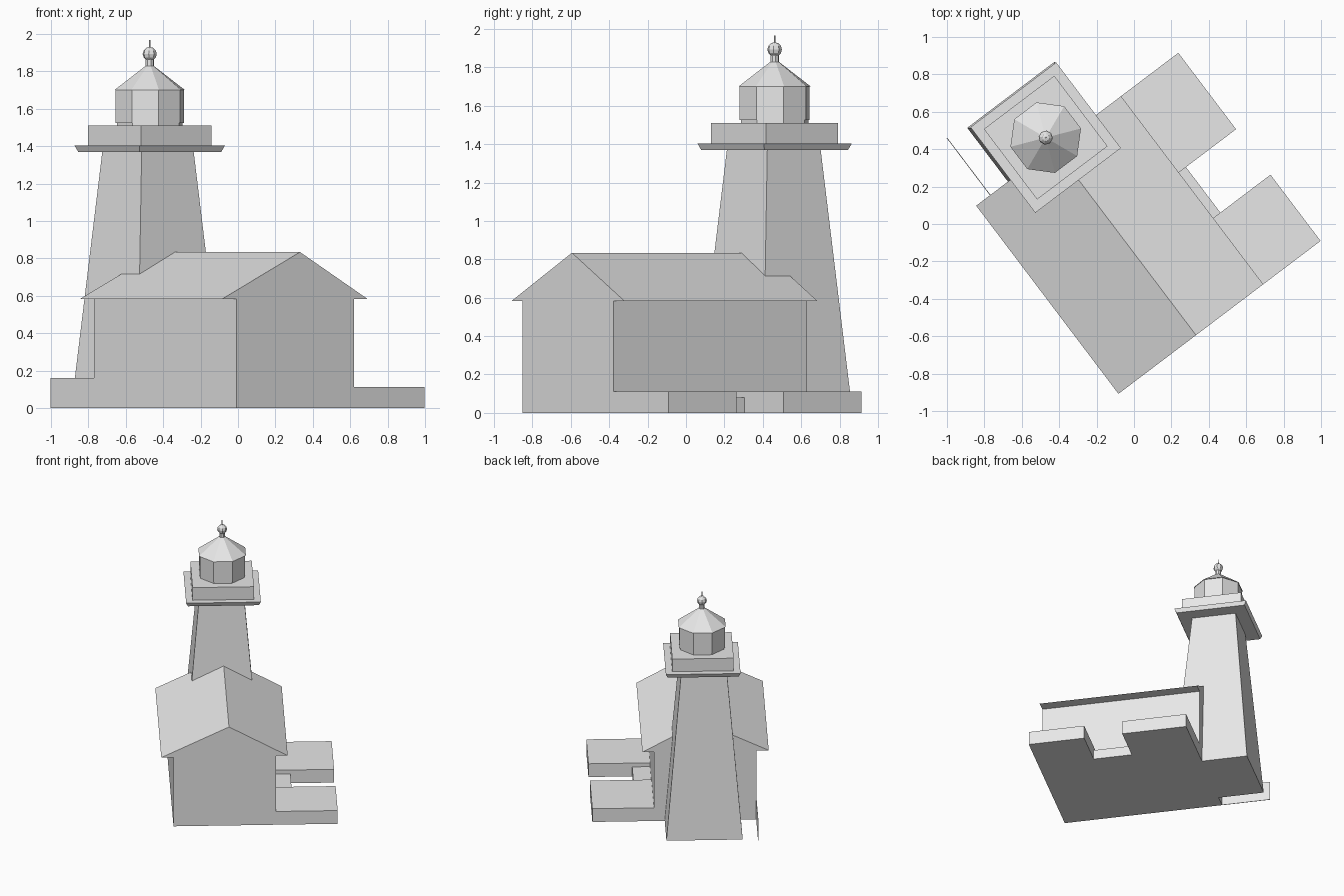
import bpy, bmesh, math
from mathutils import Matrix

cube = bpy.data.objects.get("Cube")
if cube:
    bpy.data.objects.remove(cube, do_unlink=True)

TURN = math.radians(37.1)      # whole building is turned on its plot
TOWER = (-0.098, 0.653)        # tower axis in building coordinates

grey = bpy.data.materials.new("plain_grey")
grey.use_nodes = True
grey.diffuse_color = (0.8, 0.8, 0.8, 1)
for node in grey.node_tree.nodes:
    if node.type == "BSDF_PRINCIPLED":
        node.inputs["Base Color"].default_value = (0.8, 0.8, 0.8, 1)


def finish(name, bm):
    bmesh.ops.recalc_face_normals(bm, faces=bm.faces)
    mesh = bpy.data.meshes.new(name)
    bm.to_mesh(mesh)
    bm.free()
    mesh.materials.append(grey)
    obj = bpy.data.objects.new(name, mesh)
    obj.rotation_euler.z = TURN
    bpy.context.scene.collection.objects.link(obj)
    return obj


def prism(name, profile, y0, y1):
    """Extrude an x-z profile along the building's length."""
    bm = bmesh.new()
    face = bm.faces.new([bm.verts.new((x, y0, z)) for x, z in profile])
    ext = bmesh.ops.extrude_face_region(bm, geom=[face])
    moved = [v for v in ext["geom"] if isinstance(v, bmesh.types.BMVert)]
    bmesh.ops.translate(bm, verts=moved, vec=(0, y1 - y0, 0))
    return finish(name, bm)


def box(name, x0, x1, y0, y1, z1):
    return prism(name, [(x0, 0), (x1, 0), (x1, z1), (x0, z1)], y0, y1)


def taper(name, sides, r0, r1, z0, z1, centre=TOWER):
    """Regular frustum with flats facing the building axes; r is measured to the flats."""
    bm = bmesh.new()
    k = 1 / math.cos(math.pi / sides)
    place = Matrix.Translation((*centre, (z0 + z1) / 2)) @ Matrix.Rotation(math.pi / sides, 4, "Z")
    bmesh.ops.create_cone(bm, cap_ends=True, segments=sides, radius1=r0 * k,
                          radius2=r1 * k, depth=z1 - z0, matrix=place)
    return finish(name, bm)


# House
FRONT, BACK = -0.674, 0.587
box("house_walls", -0.52, 0.267, FRONT, BACK, 0.586)
prism("house_roof", [(-0.614, 0.584), (0.357, 0.584), (-0.094, 0.834)], FRONT, BACK)

# Terraces with a low step between them, and a thin yard wall
box("front_terrace", 0.26, 0.741, FRONT, -0.23, 0.112)
box("back_terrace", 0.26, 0.741, 0.075, BACK, 0.112)
box("terrace_step", 0.26, 0.405, -0.23, 0.075, 0.08)
box("yard_wall", -0.522, -0.518, BACK, 0.97, 0.16)

# Tower shaft, gallery deck and watch room
taper("tower_shaft", 4, 0.293, 0.174, 0, 1.375, (-0.108, 0.655))
taper("gallery_deck", 4, 0.273, 0.287, 1.37, 1.403)
taper("watch_room", 4, 0.236, 0.236, 1.4, 1.51)

# Lantern
taper("lantern_base", 8, 0.168, 0.168, 1.5, 1.53)
taper("lantern_room", 8, 0.174, 0.174, 1.525, 1.703)
taper("lantern_roof", 8, 0.18, 0.02, 1.7, 1.83)

# Finial
taper("finial_neck", 8, 0.021, 0.021, 1.81, 1.867)
bm = bmesh.new()
bmesh.ops.create_uvsphere(bm, u_segments=8, v_segments=6, radius=0.038,
                          matrix=Matrix.Translation((*TOWER, 1.893)))
finish("finial_ball", bm)
taper("finial_spike", 6, 0.004, 0.003, 1.92, 1.967)
